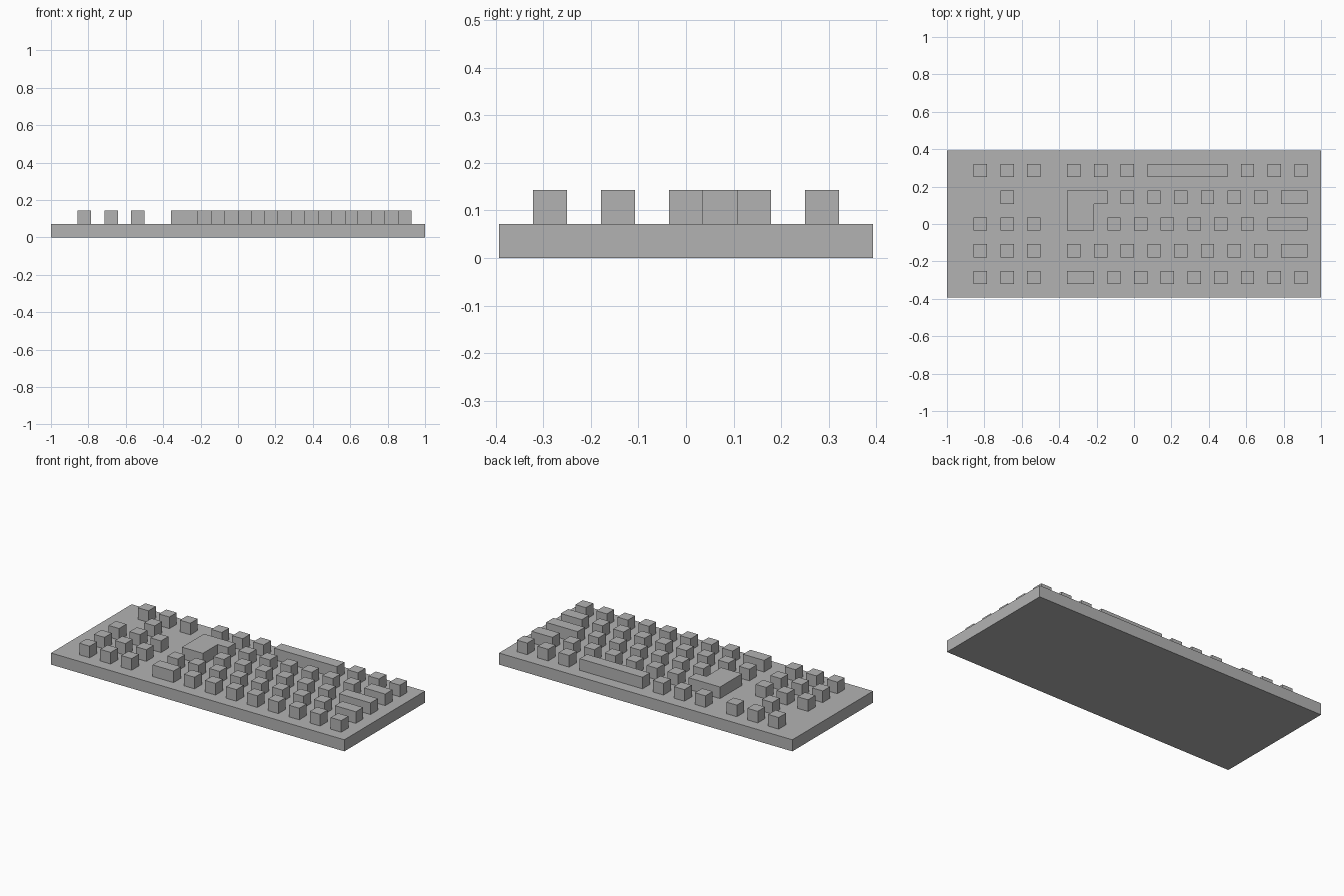
import bpy
import bmesh

cube = bpy.data.objects.get("Cube")
if cube:
    bpy.data.objects.remove(cube, do_unlink=True)

U = 1 / 14  # one key width; everything sits on this grid

grey = bpy.data.materials.new("plain grey")
grey.use_nodes = True
grey.diffuse_color = (0.45, 0.45, 0.45, 1)
grey.node_tree.nodes["Principled BSDF"].inputs["Base Color"].default_value = grey.diffuse_color


def prism(name, outline, bottom, top):
    """Extrude a flat outline, given in grid units, straight up."""
    bm = bmesh.new()
    face = bm.faces.new([bm.verts.new((x * U, y * U, bottom * U)) for x, y in outline])
    extruded = bmesh.ops.extrude_face_region(bm, geom=[face], use_keep_orig=True)
    for item in extruded["geom"]:
        if isinstance(item, bmesh.types.BMVert):
            item.co.z = top * U
    bmesh.ops.recalc_face_normals(bm, faces=bm.faces)
    mesh = bpy.data.meshes.new(name)
    bm.to_mesh(mesh)
    bm.free()
    mesh.materials.append(grey)
    obj = bpy.data.objects.new(name, mesh)
    bpy.context.collection.objects.link(obj)
    return obj


def block(name, x0, x1, y0, y1, bottom, top):
    return prism(name, [(x0, y0), (x1, y0), (x1, y1), (x0, y1)], bottom, top)


def key(name, left, row, width=1):
    return block(name, left, left + width, row - 0.5, row + 0.5, 1, 2)


# Case
block("keyboard_case", -14, 14, -5.5, 5.5, 0, 1)

# Square keys: row centre -> left edges
main_rows = {
    4: [-5, -3, -1, 8, 10, 12],
    2: range(-1, 10, 2),
    0: range(-2, 9, 2),
    -2: range(-5, 10, 2),
    -4: range(-2, 13, 2),
}
for row, lefts in main_rows.items():
    for left in lefts:
        key("main_key", left, row)

# Navigation cluster, with a lone key above the lower row
for row in (4, 0, -2, -4):
    for left in (-12, -10, -8):
        key("navigation_key", left, row)
key("arrow_key", -10, 2)

# Wide keys
key("space_bar", 1, 4, 6)
key("shift_key", 11, 2, 2)
key("caps_key", 10, 0, 3)
key("tab_key", 11, -2, 2)
key("backspace_key", -5, -4, 2)

# L-shaped enter key
prism("enter_key",
      [(-5, -0.5), (-3, -0.5), (-3, 1.5), (-2, 1.5), (-2, 2.5), (-5, 2.5)], 1, 2)
